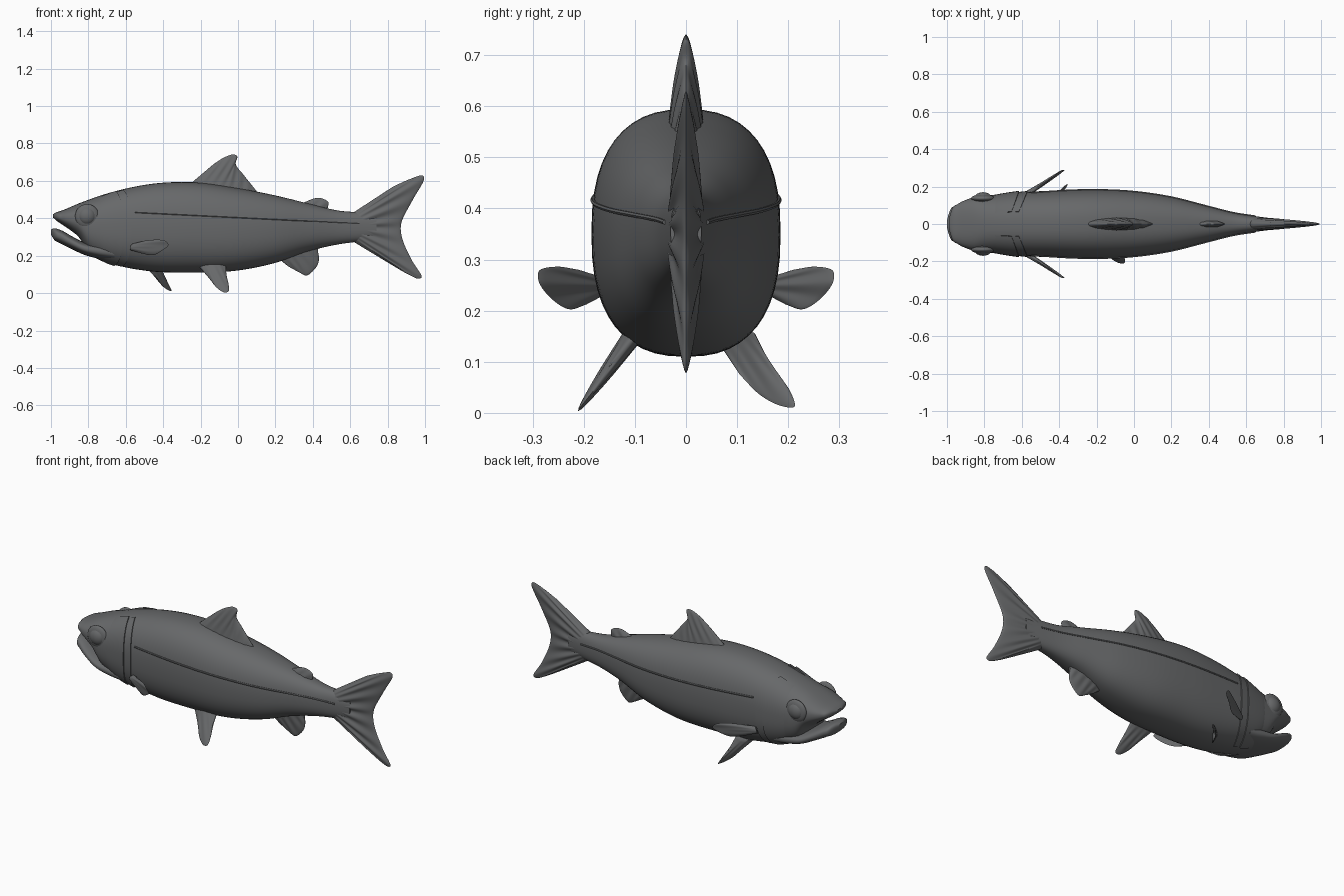
import bpy, bmesh, math
from mathutils import Vector

if "Cube" in bpy.data.objects:
    bpy.data.objects.remove(bpy.data.objects["Cube"])

grey = bpy.data.materials.new("slate grey")
grey.diffuse_color = (0.135, 0.139, 0.143, 1)
grey.use_nodes = True
grey.node_tree.nodes["Principled BSDF"].inputs["Base Color"].default_value = grey.diffuse_color


def hermite(ts, vals, t):
    """Smooth curve through vals (vectors) at parameters ts."""
    n = len(ts)
    h = [ts[i + 1] - ts[i] for i in range(n - 1)]
    d = [(vals[i + 1] - vals[i]) / h[i] for i in range(n - 1)]

    def slope(i):
        if i == 0:
            return d[0]
        if i == n - 1:
            return d[-1]
        return (d[i - 1] * h[i] + d[i] * h[i - 1]) / (h[i - 1] + h[i])
    i = 0
    while i < n - 2 and t > ts[i + 1]:
        i += 1
    s = (t - ts[i]) / h[i]
    a, b = vals[i], vals[i + 1]
    return (a * (2 * s**3 - 3 * s**2 + 1) + b * (3 * s**2 - 2 * s**3)
            + slope(i) * (h[i] * (s**3 - 2 * s**2 + s)) + slope(i + 1) * (h[i] * (s**3 - s**2)))


def finish(name, verts, faces, angle=50):
    bm = bmesh.new()
    vs = [bm.verts.new(v) for v in verts]
    for f in faces:
        bm.faces.new([vs[i] for i in f])
    bmesh.ops.remove_doubles(bm, verts=bm.verts, dist=1e-5)
    bmesh.ops.holes_fill(bm, edges=[e for e in bm.edges if e.is_boundary], sides=0)
    bmesh.ops.recalc_face_normals(bm, faces=bm.faces)
    me = bpy.data.meshes.new(name)
    bm.to_mesh(me)
    bm.free()
    ob = bpy.data.objects.new(name, me)
    bpy.context.collection.objects.link(ob)
    me.materials.append(grey)
    bpy.context.view_layer.objects.active = ob
    ob.select_set(True)
    bpy.ops.object.shade_smooth_by_angle(angle=math.radians(angle))
    ob.select_set(False)
    return ob


def grid_faces(rows, cols, closed=False):
    return [(r * cols + c, r * cols + (c + 1) % cols, (r + 1) * cols + (c + 1) % cols, (r + 1) * cols + c)
            for r in range(rows - 1) for c in range(cols if closed else cols - 1)]


POW = 2.45  # boxiness of the cross-section


def surf(st, x, t, off=0.0):
    top, bot, w = hermite([s[0] for s in st], [Vector(s[1:]) for s in st], x)
    c, s = math.cos(t), math.sin(t)
    sy = math.copysign(abs(c) ** (2 / POW), c)
    sz = math.copysign(abs(s) ** (2 / POW), s)
    return Vector((x, (w + off) * sy, (top + bot) / 2 + ((top - bot) / 2 + off) * sz))


def loft(name, st, rings, seg=48):
    x0, x1 = st[0][0], st[-1][0]
    verts = [surf(st, x0 + (x1 - x0) * (1 - math.cos(math.pi * i / (rings - 1))) / 2, 2 * math.pi * j / seg)
             for i in range(rings) for j in range(seg)]
    return finish(name, verts, grid_faces(rings, seg, True))


# Stations: x, top z, bottom z, half width
BODY = [(-0.99, .421, .405, .025), (-.975, .43, .391, .075), (-.94, .442, .366, .108), (-.89, .463, .332, .132),
        (-.845, .482, .292, .145), (-.805, .497, .222, .15), (-.74, .52, .177, .157), (-.62, .554, .142, .168),
        (-.47, .583, .117, .177), (-.25, .593, .11, .185), (0, .561, .121, .176), (.2, .522, .162, .146),
        (.385, .477, .226, .098), (.545, .44, .262, .058), (.64, .432, .275, .043), (.74, .42, .29, .03)]
JAW = [(-1, .34, .312, .02), (-.985, .346, .288, .07), (-.95, .338, .266, .1), (-.89, .305, .236, .124),
       (-.83, .275, .208, .138), (-.75, .265, .185, .142), (-.66, .26, .17, .14)]
loft("body", BODY, 100)
loft("lower_jaw", JAW, 36)


# Gill covers: plates hugging the head with a curved, stepped rear edge
def gill(name, side, front, rear, bulge, height):
    verts, rows, cols = [], 36, 12
    for r in range(rows):
        t = math.radians(-78 + 150 * r / (rows - 1))
        end = rear + bulge * math.cos(t) ** 0.8
        for c in range(cols):
            s = min(1, c / (cols - 2))
            off = height * s ** 0.7 if c < cols - 1 else -0.008
            p = surf(BODY, front + (end - front) * s, t, off - 0.002)
            verts.append((p.x, p.y * side, p.z))
    # closed underneath, so both sides of the plate share the rim
    finish(name, verts, grid_faces(rows, cols), 40)


for side, label in ((-1, "right"), (1, "left")):
    gill("gill_cover_" + label, side, -.75, -.68, .065, .011)
    gill("gill_rim_" + label, side, -.70, -.645, .075, .007)


# Lateral line: a fine ridge along each flank
def lateral_line(name, side):
    verts, n, seg = [], 60, 6
    for i in range(n):
        x = -.55 + 1.2 * i / (n - 1)
        z = .433 - .06 * i / (n - 1)
        top, bot, w = hermite([s[0] for s in BODY], [Vector(s[1:]) for s in BODY], x)
        q = max(-.95, min(.95, (z - (top + bot) / 2) / ((top - bot) / 2)))
        t = math.asin(math.copysign(abs(q) ** (POW / 2), q))
        p = surf(BODY, x, t)
        for j in range(seg):
            a = 2 * math.pi * j / seg
            verts.append((x, (p.y + .005 * math.cos(a)) * side, p.z + .005 * math.sin(a)))
    finish(name, verts, grid_faces(n, seg, True))


lateral_line("lateral_line_right", -1)
lateral_line("lateral_line_left", 1)

# Eyes: a low socket mound with the eyeball on it
for side, label in ((-1, "right"), (1, "left")):
    for part, r, depth, y in (("eye_socket", .064, .022, .137), ("eye", .049, .036, .134)):
        bpy.ops.mesh.primitive_uv_sphere_add(segments=28, ring_count=16, radius=1, location=(-.807, side * y, .412))
        ob = bpy.context.object
        ob.name = part + "_" + label
        ob.scale = (r, depth, r)
        ob.data.materials.append(grey)
        bpy.ops.object.shade_smooth()
        ob.select_set(False)


# Fins: rays run from a root curve to a tip curve, thinning outward
def fin(name, root, tip, normal, thick, rays=6, ripple=.12, nu=49, nv=14):
    def sampler(pts):
        pts = [Vector(p) if len(p) == 3 else Vector((p[0], 0, p[1])) for p in pts]
        ts = [0]
        for a, b in zip(pts, pts[1:]):
            ts.append(ts[-1] + (b - a).length ** .5)
        return lambda s: hermite(ts, pts, s * ts[-1])
    ra, ta = sampler(root), sampler(tip)
    nrm = Vector(normal).normalized()
    verts, faces = [], []
    for sgn in (-1, 1):
        base = len(verts)
        for i in range(nu):
            u = i / (nu - 1)
            a, b = ra(u), ta(u)
            edge = max(0, math.sin(math.pi * u)) ** .45 if 0 < i < nu - 1 else 0
            for j in range(nv):
                v = 1 - (1 - j / (nv - 1)) ** 1.3
                th = thick * (1 - .72 * v) * math.sqrt(1 - v ** 6) * edge
                th *= 1 + ripple * math.cos(2 * math.pi * rays * u) * min(1, 2 * v)
                verts.append(a.lerp(b, v) + nrm * (th * sgn))
        faces += [tuple(k + base for k in f) for f in grid_faces(nu, nv)]
    finish(name, verts, faces, 60)


SIDEWAYS = (0, 1, 0)
fin("tail_fin", [(.62, .433), (.63, .353), (.62, .273)],
    [(.83, .57), (.92, .61), (.985, .629), (.996, .615), (.935, .5), (.878, .39), (.87, .345), (.882, .28),
     (.93, .175), (.982, .085), (.965, .077), (.91, .1), (.82, .152)], SIDEWAYS, .04, 9, .18, 81, 18)
fin("dorsal_fin", [(-.26, .58), (-.08, .55), (.1, .52)],
    [(-.13, .69), (-.075, .725), (-.025, .741), (-.004, .732), (-.012, .69), (.03, .632), (.1, .545)],
    SIDEWAYS, .036, 7)
fin("adipose_fin", [(.34, .48), (.4, .45), (.465, .44)],
    [(.37, .492), (.41, .507), (.45, .506), (.483, .485), (.48, .455)], SIDEWAYS, .022, 3)
fin("anal_fin", [(.21, .19), (.31, .23), (.44, .255)],
    [(.27, .142), (.325, .112), (.365, .094), (.39, .108), (.425, .15), (.433, .19), (.425, .23)],
    SIDEWAYS, .026, 5)

# Paired fins; the belly pair is staggered along the body
for side, label in ((-1, "right"), (1, "left")):
    root = [(-.575, .163, .23), (-.57, .163, .248), (-.56, .163, .265)]
    tip = [(-.515, .195, .212), (-.455, .23, .203), (-.41, .265, .225), (-.372, .288, .257),
           (-.385, .288, .277), (-.43, .255, .286), (-.5, .21, .28)]
    fin("pectoral_fin_" + label, [(x, y * side, z) for x, y, z in root],
        [(x, y * side, z) for x, y, z in tip], (-.5, .87 * side, 0), .014, 4)

fin("pelvic_fin_right", [(-.21, -.1, .145), (-.14, -.105, .15), (-.065, -.1, .15)],
    [(-.15, -.15, .075), (-.115, -.19, .03), (-.075, -.21, .004), (-.052, -.209, .008), (-.05, -.18, .045),
     (-.062, -.145, .095)], (0, .8, -.6), .019, 4)
fin("pelvic_fin_left", [(-.485, .065, .135), (-.455, .1, .145), (-.415, .135, .155)],
    [(-.43, .105, .075), (-.4, .145, .035), (-.37, .185, .014), (-.355, .212, .012), (-.37, .205, .04),
     (-.4, .165, .095)], (.75, -.25, .6), .014, 4)
